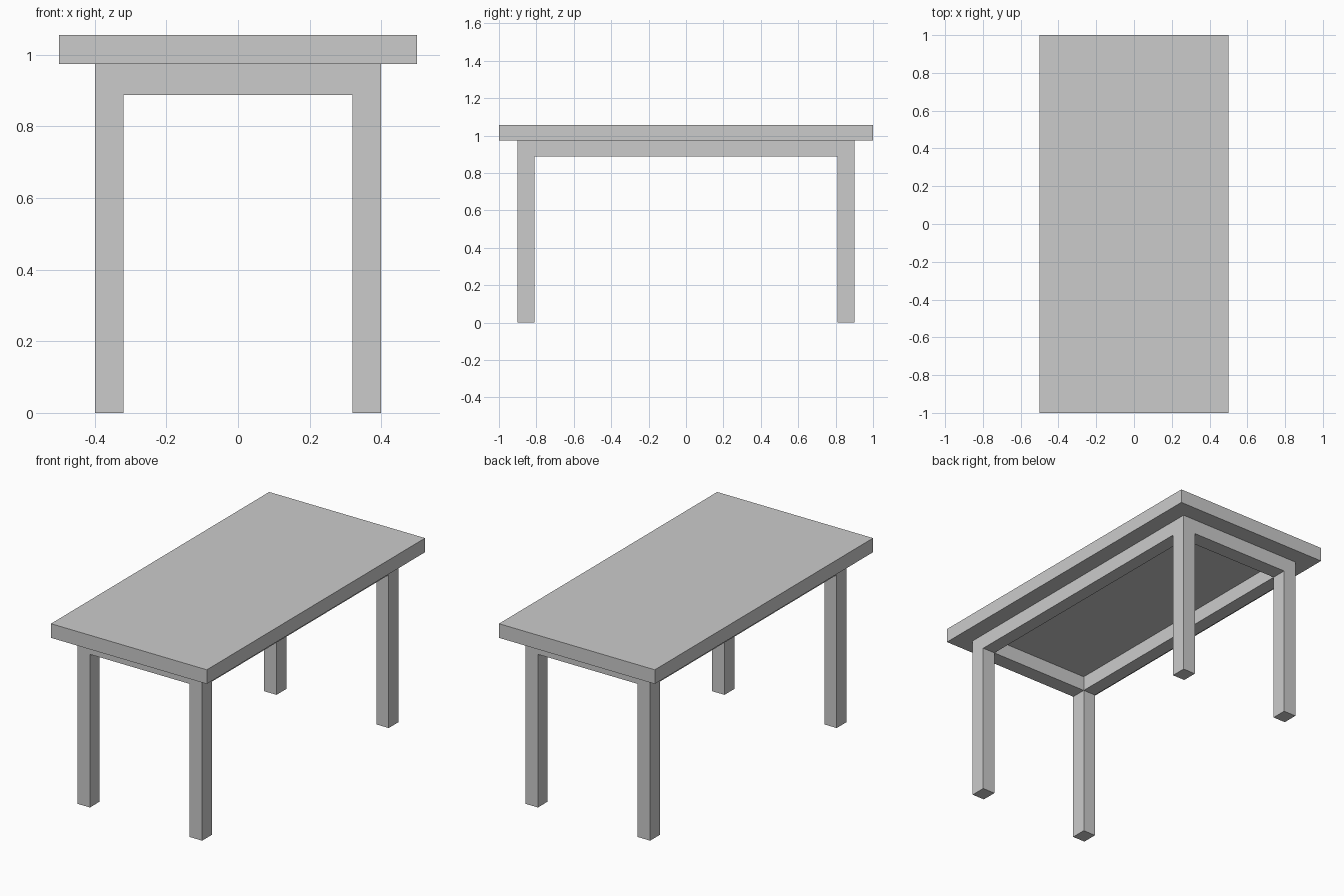
import bpy, bmesh

if "Cube" in bpy.data.objects:
    bpy.data.objects.remove(bpy.data.objects["Cube"])

TOP, UNDER, RAIL = 1.056, 0.974, 0.888   # tabletop top, tabletop underside, apron underside
XS = (-0.40, -0.32, 0.32, 0.40)          # leg edges across the width
YS = (-0.90, -0.81, 0.81, 0.90)          # leg edges along the length


def finish(bm, name):
    bmesh.ops.recalc_face_normals(bm, faces=bm.faces[:])
    mesh = bpy.data.meshes.new(name)
    bm.to_mesh(mesh)
    bm.free()
    obj = bpy.data.objects.new(name, mesh)
    bpy.context.collection.objects.link(obj)
    return obj


def extrude_down(bm, faces, depth, keep):
    res = bmesh.ops.extrude_face_region(bm, geom=faces, use_keep_orig=keep)["geom"]
    verts = [g for g in res if isinstance(g, bmesh.types.BMVert)]
    bmesh.ops.translate(bm, verts=verts, vec=(0, 0, -depth))
    return [g for g in res if isinstance(g, bmesh.types.BMFace)]


# Tabletop: plain slab
bm = bmesh.new()
bmesh.ops.create_cube(bm, size=1)
bmesh.ops.scale(bm, vec=(1, 2, TOP - UNDER), verts=bm.verts)
bmesh.ops.translate(bm, vec=(0, 0, (TOP + UNDER) / 2), verts=bm.verts)
finish(bm, "tabletop")

# Apron ring with legs: a 3x3 plan without its centre, extruded down
bm = bmesh.new()
grid = [[bm.verts.new((x, y, UNDER)) for y in YS] for x in XS]
ring = [bm.faces.new((grid[i][j], grid[i + 1][j], grid[i + 1][j + 1], grid[i][j + 1]))
        for i in range(3) for j in range(3) if (i, j) != (1, 1)]
lower = extrude_down(bm, ring, UNDER - RAIL, True)

# Legs: the four corner cells continue to the floor
corners = [f for f in lower
           if abs(f.calc_center_median().x) > 0.3 and abs(f.calc_center_median().y) > 0.8]
extrude_down(bm, corners, RAIL, False)
finish(bm, "apron_and_legs")
